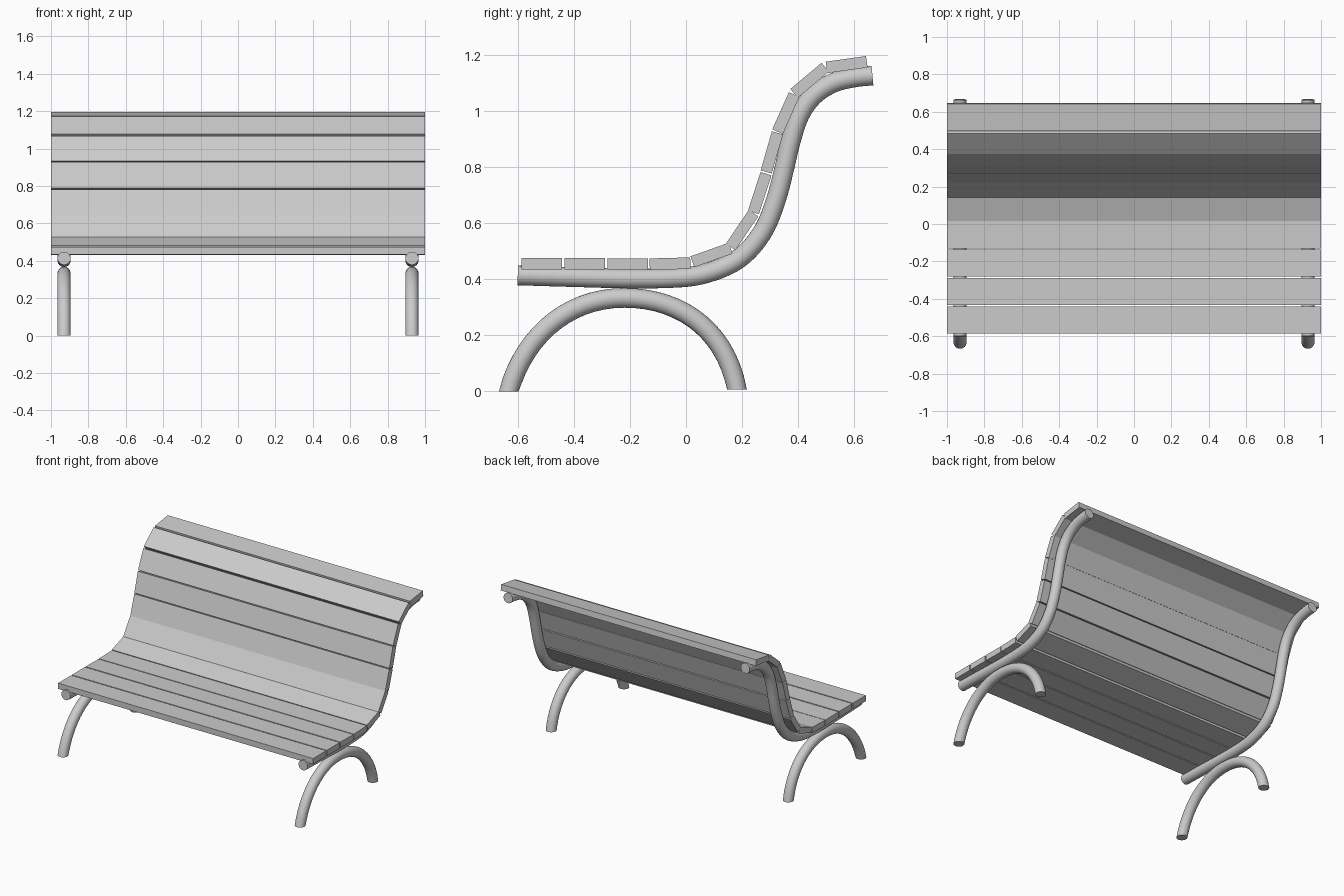
import bpy, bmesh, math
from mathutils import Vector
from mathutils.geometry import interpolate_bezier

if "Cube" in bpy.data.objects:
    bpy.data.objects.remove(bpy.data.objects["Cube"])

R, SIDES, TUBE_X = 0.035, 24, 0.93


def smooth_path(pts, n=4):
    # Catmull-Rom through (y, z) points
    v = [Vector((0, *p)) for p in pts]
    v = [2 * v[0] - v[1]] + v + [2 * v[-1] - v[-2]]
    out = []
    for a, b, c, d in zip(v, v[1:], v[2:], v[3:]):
        out += interpolate_bezier(b, b + (c - a) / 6, c - (d - b) / 6, c, n + 1)[:-1]
    return out + [v[-2]]


def tube(name, path, x, flat_feet=False):
    bm = bmesh.new()
    rings = []
    last = len(path) - 1
    for i, p in enumerate(path):
        t = (path[min(i + 1, last)] - path[max(i - 1, 0)]).normalized()
        n = Vector((0, -t.z, t.y))
        if flat_feet and i in (0, last):
            n = Vector((0, math.copysign(1, n.y), 0))
        rings.append([bm.verts.new(p + Vector((x, 0, 0))
                      + R * (math.cos(a) * Vector((1, 0, 0)) + math.sin(a) * n))
                      for a in (2 * math.pi * k / SIDES for k in range(SIDES))])
    for r, s in zip(rings, rings[1:]):
        for k in range(SIDES):
            j = (k + 1) % SIDES
            bm.faces.new((r[k], r[j], s[j], s[k]))
    bm.faces.new(rings[0])
    bm.faces.new(rings[-1])
    bmesh.ops.recalc_face_normals(bm, faces=bm.faces)
    me = bpy.data.meshes.new(name)
    bm.to_mesh(me)
    bm.free()
    ob = bpy.data.objects.new(name, me)
    bpy.context.collection.objects.link(ob)
    bpy.ops.object.select_all(action='DESELECT')
    ob.select_set(True)
    bpy.context.view_layer.objects.active = ob
    bpy.ops.object.shade_smooth_by_angle(angle=math.radians(40))


# S-shaped rails carrying seat and back
rail = smooth_path([(-0.6, 0.413), (-0.4, 0.407), (-0.2, 0.402), (-0.05, 0.404),
                    (0.05, 0.415), (0.15, 0.45), (0.22, 0.50), (0.28, 0.58),
                    (0.32, 0.68), (0.347, 0.78), (0.373, 0.89), (0.405, 0.985),
                    (0.455, 1.055), (0.525, 1.1), (0.6, 1.119), (0.665, 1.126)])

# arched legs
V = lambda y, z: Vector((0, y, z))
arch = (interpolate_bezier(V(-0.632, 0), V(-0.575, 0.2), V(-0.42, 0.333), V(-0.22, 0.333), 16)
        + interpolate_bezier(V(-0.22, 0.333), V(-0.02, 0.333), V(0.14, 0.22), V(0.182, 0.006), 16)[1:])

for side, x in (("left", -TUBE_X), ("right", TUBE_X)):
    tube(side + "_rail", rail, x)
    tube(side + "_leg_arch", arch, x, True)

# slats: centre y, centre z, tilt in degrees
slats = [(-0.514, 0.454, 0), (-0.361, 0.454, 0), (-0.208, 0.453, -0.7), (-0.057, 0.455, 1.5),
         (0.091, 0.486, 19.5), (0.2, 0.575, 56), (0.263, 0.707, 72), (0.306, 0.852, 74),
         (0.356, 0.992, 66), (0.441, 1.109, 40), (0.573, 1.165, 8)]
for i, (y, z, tilt) in enumerate(slats):
    bpy.ops.mesh.primitive_cube_add(size=1, location=(0, y, z),
                                    rotation=(math.radians(tilt), 0, 0))
    ob = bpy.context.object
    ob.name = ("seat_slat_" if i < 5 else "back_slat_") + str(i + 1)
    ob.scale = (2, 0.145, 0.041)
